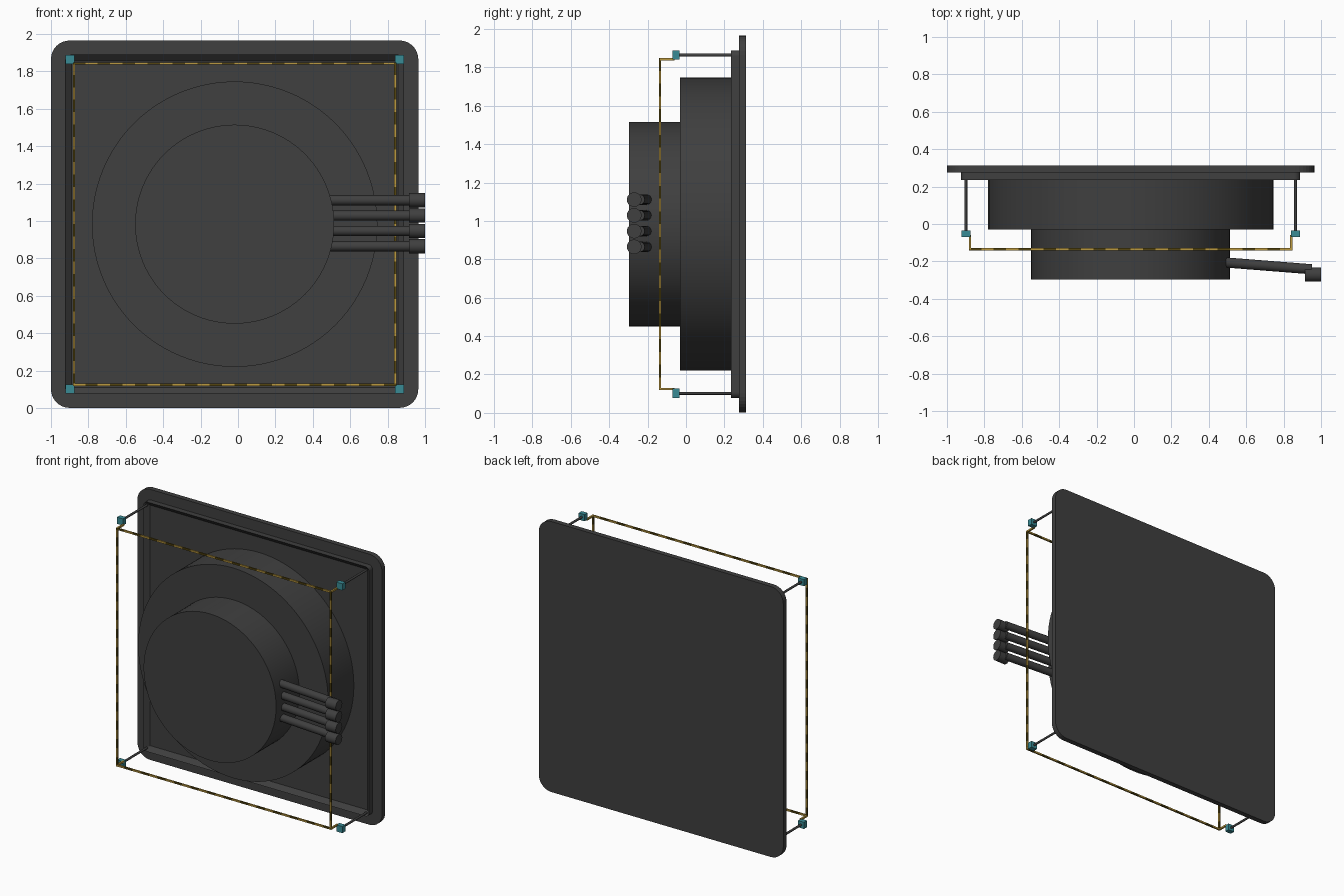
import bpy, bmesh, math
from mathutils import Vector

if "Cube" in bpy.data.objects:
    bpy.data.objects.remove(bpy.data.objects["Cube"])


def material(name, rgb):
    m = bpy.data.materials.new(name)
    m.diffuse_color = (*rgb, 1)
    m.use_nodes = True
    m.node_tree.nodes["Principled BSDF"].inputs["Base Color"].default_value = m.diffuse_color
    return m


CHARCOAL = material("charcoal", (0.05, 0.05, 0.05))
TEAL = material("teal", (0.04, 0.26, 0.3))
GOLD = material("gold", (0.5, 0.32, 0.05))
DARK_GOLD = material("dark_gold", (0.09, 0.06, 0.005))
CX, CZ = -0.018, 0.983


def finish(name, bm, *mats):
    bmesh.ops.recalc_face_normals(bm, faces=bm.faces)
    me = bpy.data.meshes.new(name)
    bm.to_mesh(me)
    bm.free()
    ob = bpy.data.objects.new(name, me)
    bpy.context.collection.objects.link(ob)
    for m in mats:
        me.materials.append(m)
    return ob


def box(name, lo, hi, mat):
    bm = bmesh.new()
    lo, hi = Vector(lo), Vector(hi)
    bmesh.ops.create_cube(bm, size=1)
    for v in bm.verts:
        v.co = (lo + hi) / 2 + v.co * (hi - lo)
    return finish(name, bm, mat)


def rod(name, a, b, r, mat, n=24):
    a, b = Vector(a), Vector(b)
    bm = bmesh.new()
    bmesh.ops.create_cone(bm, cap_ends=True, segments=n, radius1=r, radius2=r, depth=(b - a).length)
    q = (b - a).to_track_quat('Z', 'Y')
    for v in bm.verts:
        v.co = q @ v.co + (a + b) / 2
    ob = finish(name, bm, mat)
    bpy.context.view_layer.objects.active = ob
    ob.select_set(True)
    bpy.ops.object.shade_smooth_by_angle(angle=math.radians(35))
    ob.select_set(False)
    return ob


def plate(name, half, corner, y0, y1, rim=0, depth=0):
    """Rounded square slab, front at y0; optional recess inside a rim."""
    bm = bmesh.new()
    ring = []
    for k in range(4):
        sx, sz = ((1, 1), (-1, 1), (-1, -1), (1, -1))[k]
        for i in range(9):
            t = math.radians(90 * k + 90 * i / 8)
            ring.append(bm.verts.new((CX + sx * (half - corner) + corner * math.cos(t), y0,
                                      CZ + sz * (half - corner) + corner * math.sin(t))))
    front = bm.faces.new(ring)
    back = bmesh.ops.extrude_face_region(bm, geom=[front], use_keep_orig=True)
    for v in back["geom"]:
        if isinstance(v, bmesh.types.BMVert):
            v.co.y = y1
    bmesh.ops.recalc_face_normals(bm, faces=bm.faces)
    if rim:
        bmesh.ops.inset_region(bm, faces=[front], thickness=rim)
        for v in front.verts:
            v.co.y += depth
    return finish(name, bm, CHARCOAL)


# Wall plate, stepped frame and the two drums
plate("face_plate", 0.982, 0.1, 0.275, 0.312)
plate("back_frame", 0.906, 0.03, 0.235, 0.275, rim=0.033, depth=0.03)
rod("large_drum", (CX, 0.27, CZ), (CX, -0.03, CZ), 0.763, CHARCOAL, 96)
rod("small_drum", (CX, -0.02, CZ), (CX, -0.297, CZ), 0.532, CHARCOAL, 96)

# Four leads with thicker end caps
for z in (0.865, 0.947, 1.029, 1.111):
    rod("lead", (0.48, -0.205, z), (0.95, -0.242, z), 0.027, CHARCOAL)
    rod("lead_cap", (0.915, -0.27, z), (1.0, -0.27, z), 0.038, CHARCOAL)

# Corner posts, blocks and short wire legs
W, H, WY = 0.006, 0.859, -0.135
for sx in (-1, 1):
    for sz in (-1, 1):
        x, z = CX + sx * 0.881, CZ + sz * 0.881
        rod("corner_post", (x, 0.24, z), (x, -0.05, z), 0.008, CHARCOAL, 12)
        box("corner_block", (x - 0.024, -0.07, z - 0.024), (x + 0.024, -0.035, z + 0.024), TEAL)
        x, z = CX + sx * H, CZ + sz * H
        box("wire_leg", (x - W, WY, z - W), (x + W, -0.06, z + W), GOLD)

# Striped square wire frame
N = 26
for side in range(4):
    bm = bmesh.new()
    bmesh.ops.create_cube(bm, size=1)
    long_edges = [e for e in bm.edges if abs(e.verts[0].co.x - e.verts[1].co.x) > 0.5]
    bmesh.ops.subdivide_edges(bm, edges=long_edges, cuts=N - 1, use_grid_fill=True)
    for f in bm.faces:
        f.material_index = int((f.calc_center_median().x + 0.5) * N) % 2
    c, s = ((1, 0), (0, 1), (-1, 0), (0, -1))[side]
    for v in bm.verts:
        u, w = v.co.x * 2 * (H + W), v.co.z * 2 * W - H
        v.co = (CX + c * u - s * w, WY + v.co.y * 2 * W, CZ + s * u + c * w)
    finish("wire_frame", bm, GOLD, DARK_GOLD)
